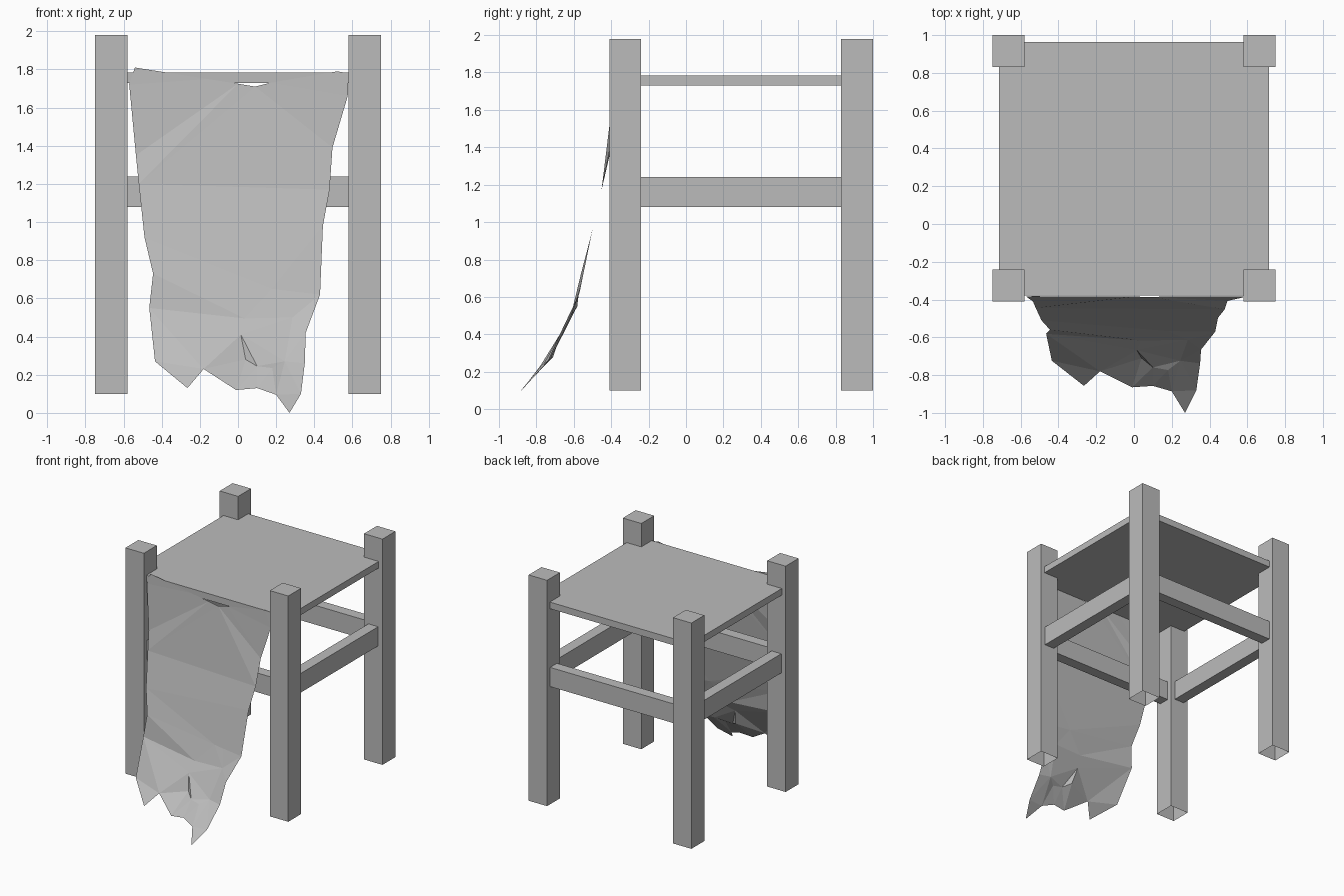
import bpy
import bmesh
from mathutils import Vector
from mathutils.geometry import delaunay_2d_cdt

default_cube = bpy.data.objects.get("Cube")
if default_cube:
    bpy.data.objects.remove(default_cube, do_unlink=True)

# One plain grey for the whole model
grey = bpy.data.materials.new("plain_grey")
grey.use_nodes = True
colour = (0.5, 0.5, 0.5, 1.0)
grey.diffuse_color = colour
for node in grey.node_tree.nodes:
    if node.type == 'BSDF_PRINCIPLED':
        node.inputs["Base Color"].default_value = colour
        node.inputs["Roughness"].default_value = 0.9


def add_object(name, bm):
    mesh = bpy.data.meshes.new(name)
    bm.to_mesh(mesh)
    bm.free()
    mesh.materials.append(grey)
    obj = bpy.data.objects.new(name, mesh)
    bpy.context.scene.collection.objects.link(obj)
    return obj


def add_box(name, low, high, open_bottom=False):
    low, high = Vector(low), Vector(high)
    bm = bmesh.new()
    bmesh.ops.create_cube(bm, size=1)
    for vert in bm.verts:
        vert.co = (low + high) / 2 + vert.co * (high - low)
    if open_bottom:
        bm.normal_update()
        under = [face for face in bm.faces if face.normal.z < -0.5]
        bmesh.ops.delete(bm, geom=under, context='FACES')
    return add_object(name, bm)


leg_x, front_y, back_y = 0.665, -0.325, 0.915
leg_half, rail_half = 0.085, 0.045
rail_low, rail_high = 1.08, 1.24

# Four square legs, hollow underneath
for side, x in (("left", leg_x), ("right", -leg_x)):
    for end, y in (("front", front_y), ("back", back_y)):
        add_box(f"{end}_{side}_leg",
                (x - leg_half, y - leg_half, 0.1),
                (x + leg_half, y + leg_half, 1.98), open_bottom=True)

# Rails joining the legs
inner_x = leg_x - leg_half
for end, y in (("front", front_y), ("back", back_y)):
    add_box(f"{end}_rail", (-inner_x, y - rail_half, rail_low),
            (inner_x, y + rail_half, rail_high))
for side, x in (("left", leg_x), ("right", -leg_x)):
    add_box(f"{side}_rail", (x - rail_half, front_y + leg_half, rail_low),
            (x + rail_half, back_y - leg_half, rail_high))

# Seat panel
add_box("seat", (-0.715, -0.378, 1.73), (0.715, 0.963, 1.785))

# Torn cloth hanging from the front edge of the seat: outline and hole (x, z)
outline = [
    (-0.54, 1.81), (-0.57, 1.72), (-0.535, 1.35), (-0.52, 1.2), (-0.49, 0.92),
    (-0.445, 0.73), (-0.465, 0.55), (-0.435, 0.27), (-0.265, 0.13),
    (-0.18, 0.23), (-0.01, 0.12), (0.1, 0.13), (0.2, 0.095), (0.27, 0),
    (0.33, 0.1), (0.35, 0.26), (0.355, 0.42), (0.43, 0.62), (0.445, 0.98),
    (0.48, 1.17), (0.495, 1.39), (0.575, 1.66), (0.58, 1.78), (0.52, 1.79),
    (0.17, 1.73), (0.09, 1.71), (0, 1.725), (-0.16, 1.75)]
hole = [
    (0.18, 0.65), (0.255, 0.64), (0.285, 0.5), (0.245, 0.27), (0.18, 0.235),
    (0.1, 0.245), (0.04, 0.28), (0.015, 0.41), (0.035, 0.495)]

# Side profile of the hanging cloth (z, y)
hang = [(0, -1), (0.1, -0.88), (0.23, -0.78), (0.28, -0.71), (0.42, -0.665),
        (0.56, -0.575), (0.73, -0.56), (0.92, -0.51), (1.35, -0.41),
        (1.72, -0.385), (1.82, -0.382)]


def hang_depth(z):
    for (z_a, y_a), (z_b, y_b) in zip(hang, hang[1:]):
        if z <= z_b:
            return y_a + (y_b - y_a) * (z - z_a) / (z_b - z_a)
    return hang[-1][1]


def loop_edges(start, count):
    return [(start + i, start + (i + 1) % count) for i in range(count)]


points = [Vector(p) for p in outline + hole]
borders = loop_edges(0, len(outline)) + loop_edges(len(outline), len(hole))
flat = delaunay_2d_cdt(points, borders, [], 2, 0.0001)

bm = bmesh.new()
verts = [bm.verts.new((p.x, hang_depth(p.y), p.y)) for p in flat[0]]
for corners in flat[2]:
    bm.faces.new([verts[i] for i in corners])
bmesh.ops.triangulate(bm, faces=bm.faces[:])
bm.normal_update()
backward = [face for face in bm.faces if face.normal.y > 0]
bmesh.ops.reverse_faces(bm, faces=backward)
add_object("torn_cloth", bm)
